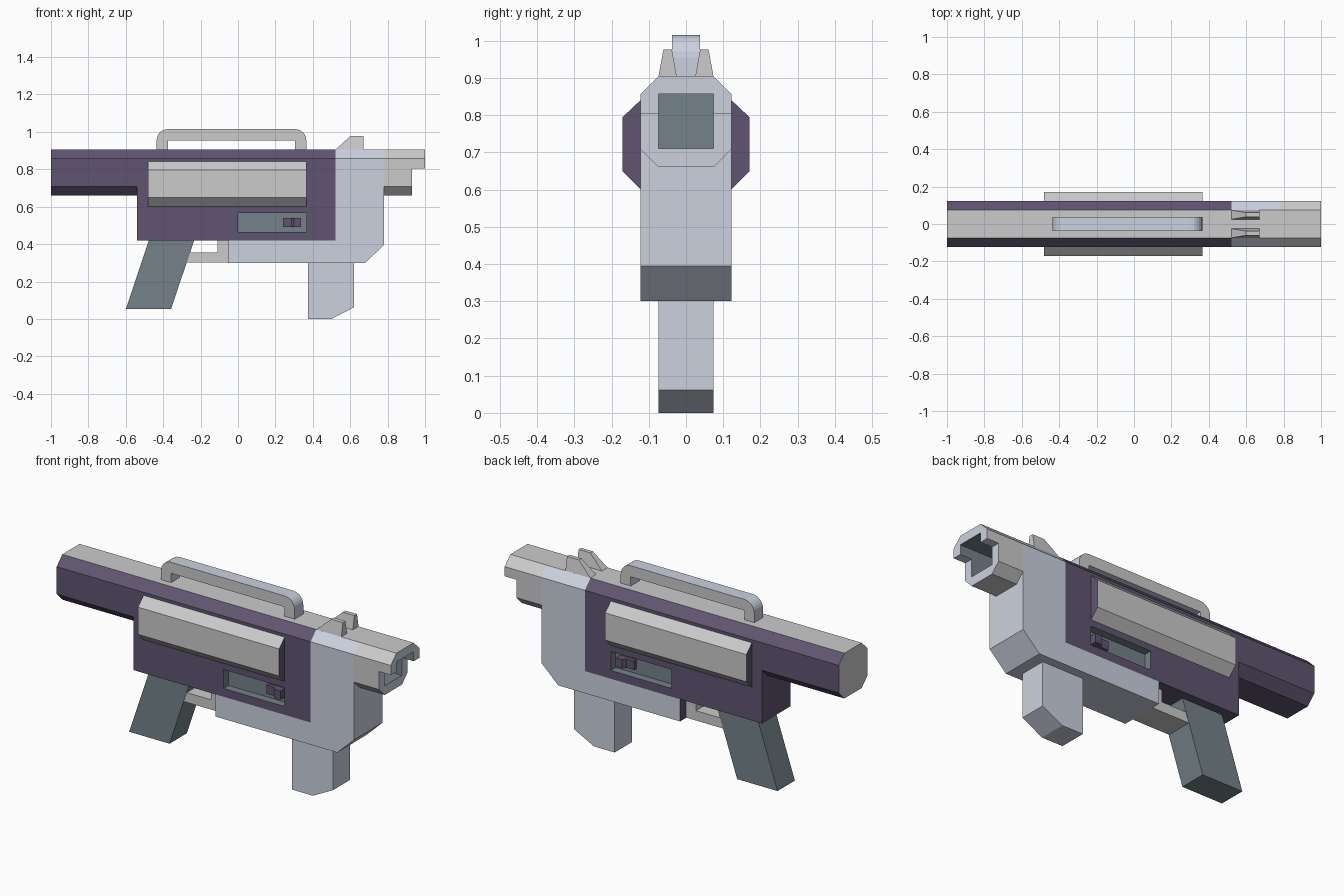
import bpy, bmesh, math
from mathutils import Vector

if "Cube" in bpy.data.objects:
    bpy.data.objects.remove(bpy.data.objects["Cube"])


def material(name, rgb):
    m = bpy.data.materials.new(name)
    m.diffuse_color = (*rgb, 1)
    m.use_nodes = True
    m.node_tree.nodes["Principled BSDF"].inputs["Base Color"].default_value = m.diffuse_color
    return m


PURPLE = material("purple", (0.117, 0.09, 0.165))
TEAL = material("slate", (0.175, 0.225, 0.25))
BLUE = material("blue_grey", (0.60, 0.64, 0.74))
GREY = material("light_grey", (0.8, 0.8, 0.8))

W, IN, C = 0.122, 0.074, 0.048      # half width, inner half width, chamfer
TOP, LOW = 0.905, 0.66              # barrel top and underside


def prism(name, pts, a, b, axis, mat):
    """Extrude a 2D outline from a to b along an axis."""
    place = {'x': lambda p, t: (t, p[0], p[1]),
             'y': lambda p, t: (p[0], t, p[1]),
             'z': lambda p, t: (p[0], p[1], t)}[axis]
    bm = bmesh.new()
    lo = [bm.verts.new(place(p, a)) for p in pts]
    hi = [bm.verts.new(place(p, b)) for p in pts]
    bm.faces.new(lo)
    bm.faces.new(hi)
    n = len(pts)
    for i in range(n):
        j = (i + 1) % n
        bm.faces.new((lo[i], lo[j], hi[j], hi[i]))
    bmesh.ops.recalc_face_normals(bm, faces=bm.faces)
    me = bpy.data.meshes.new(name)
    bm.to_mesh(me)
    bm.free()
    ob = bpy.data.objects.new(name, me)
    bpy.context.collection.objects.link(ob)
    me.materials.append(mat)
    return ob


def rect(x0, x1, z0, z1):
    return [(x0, z0), (x1, z0), (x1, z1), (x0, z1)]


def paint(ob, mat, *directions):
    """Give faces that point along a direction another material."""
    ob.data.materials.append(mat)
    idx = len(ob.data.materials) - 1
    for f in ob.data.polygons:
        if any(f.normal.dot(Vector(d)) > 0.95 for d in directions):
            f.material_index = idx


def cut(ob, cutter):
    mod = ob.modifiers.new("cut", 'BOOLEAN')
    mod.operation, mod.solver = 'DIFFERENCE', 'EXACT'
    mod.material_mode = 'TRANSFER'
    mod.object = cutter
    cutter.hide_render = True
    with bpy.context.temp_override(object=ob, active_object=ob):
        bpy.ops.object.modifier_apply(modifier=mod.name)
    bpy.data.objects.remove(cutter)


octagon = [(IN, LOW), (W, LOW + C), (W, TOP - C), (IN, TOP),
           (-IN, TOP), (-W, TOP - C), (-W, LOW + C), (-IN, LOW)]
UP, RIGHT, LEFT = (0, 0, 1), (1, 0, 0), (-1, 0, 0)

# Rear barrel tube
barrel = prism("rear_barrel", octagon, -1, -0.54, 'x', PURPLE)
paint(barrel, GREY, UP, LEFT)

# Receiver with a slot in each side
section = [(W, 0.42), (W, TOP - C), (IN, TOP), (-IN, TOP), (-W, TOP - C), (-W, 0.42)]
receiver = prism("receiver", section, -0.54, 0.52, 'x', PURPLE)
paint(receiver, GREY, UP)
for s in (-1, 1):
    cut(receiver, prism("slot_cutter", rect(0, 0.365, 0.465, 0.567),
                        s * 0.08, s * 0.2, 'y', TEAL))

# Front frame with its top edges chamfered
frame = prism("front_frame", [(-0.05, 0.30), (0.68, 0.30), (0.78, 0.395), (0.78, TOP),
                              (0.52, TOP), (0.52, 0.42), (-0.05, 0.42)], -W, W, 'y', BLUE)
bm = bmesh.new()
bm.from_mesh(frame.data)
edges = [e for e in bm.edges if all(v.co.z > TOP - 0.001 for v in e.verts)
         and abs(e.verts[0].co.y - e.verts[1].co.y) < 0.001]
bmesh.ops.bevel(bm, geom=edges, offset=C, segments=1, affect='EDGES')
bm.to_mesh(frame.data)
bm.free()
paint(frame, GREY, UP)
paint(frame, PURPLE, LEFT)

# Muzzle: square bore and an overhanging hood
muzzle = prism("muzzle", octagon, 0.78, 1, 'x', GREY)
paint(muzzle, BLUE, RIGHT)
cut(muzzle, prism("hood_cutter", rect(0.93, 1.1, 0.5, 0.805), -0.3, 0.3, 'y', BLUE))
cut(muzzle, prism("bore_cutter", rect(-IN, IN, 0.71, 0.857), 0.80, 1.1, 'x', TEAL))

# Carry handle with rounded outer corners
arc = lambda cx, a0, a1: [(cx + 0.06 * math.cos(math.radians(a0 + (a1 - a0) * i / 6)),
                           0.955 + 0.06 * math.sin(math.radians(a0 + (a1 - a0) * i / 6)))
                          for i in range(7)]
outline = ([(-0.435, 0.9)] + arc(-0.375, 180, 90) + arc(0.305, 90, 0) +
           [(0.365, 0.9), (0.305, 0.9), (0.305, 0.955), (-0.375, 0.955), (-0.375, 0.9)])
handle = prism("carry_handle", outline, -0.037, 0.037, 'y', BLUE)
paint(handle, GREY, (0, 1, 0), (0, -1, 0))

# Parts repeated on both sides
for s, side in ((-1, "front"), (1, "back")):
    panel = prism(side + "_side_panel",
                  [(s * 0.115, 0.847), (s * 0.17, 0.795), (s * 0.17, 0.648), (s * 0.115, 0.594)],
                  -0.48, 0.365, 'x', GREY)
    paint(panel, PURPLE, LEFT, RIGHT)
    sight = prism(side + "_sight",
                  [(0.52, 0.904), (0.67, 0.904), (0.67, 0.977), (0.60, 0.977)],
                  s * 0.025, s * 0.074, 'y', GREY)
    for v in sight.data.vertices:
        if v.co.z > 0.95:
            v.co.y = s * 0.049 + (v.co.y - s * 0.049) * 0.46
    prism(side + "_slot_bolt",
          [(0.24, s * 0.075), (0.24, s * 0.10), (0.285, s * 0.10), (0.30, s * 0.12),
           (0.337, s * 0.12), (0.337, s * 0.075)], 0.492, 0.54, 'z', PURPLE)

# Grips and trigger guard
prism("rear_grip", [(-0.475, 0.425), (-0.233, 0.425), (-0.358, 0.052), (-0.60, 0.052)],
      -IN, IN, 'y', TEAL)
prism("fore_grip", [(0.375, 0.305), (0.375, 0), (0.50, 0), (0.62, 0.062), (0.62, 0.305)],
      -IN, IN, 'y', BLUE)
prism("trigger_guard", [(-0.30, 0.302), (-0.045, 0.302), (-0.045, 0.419), (-0.11, 0.419),
                        (-0.11, 0.355), (-0.28, 0.355)], -IN + 0.002, IN - 0.002, 'y', GREY)
